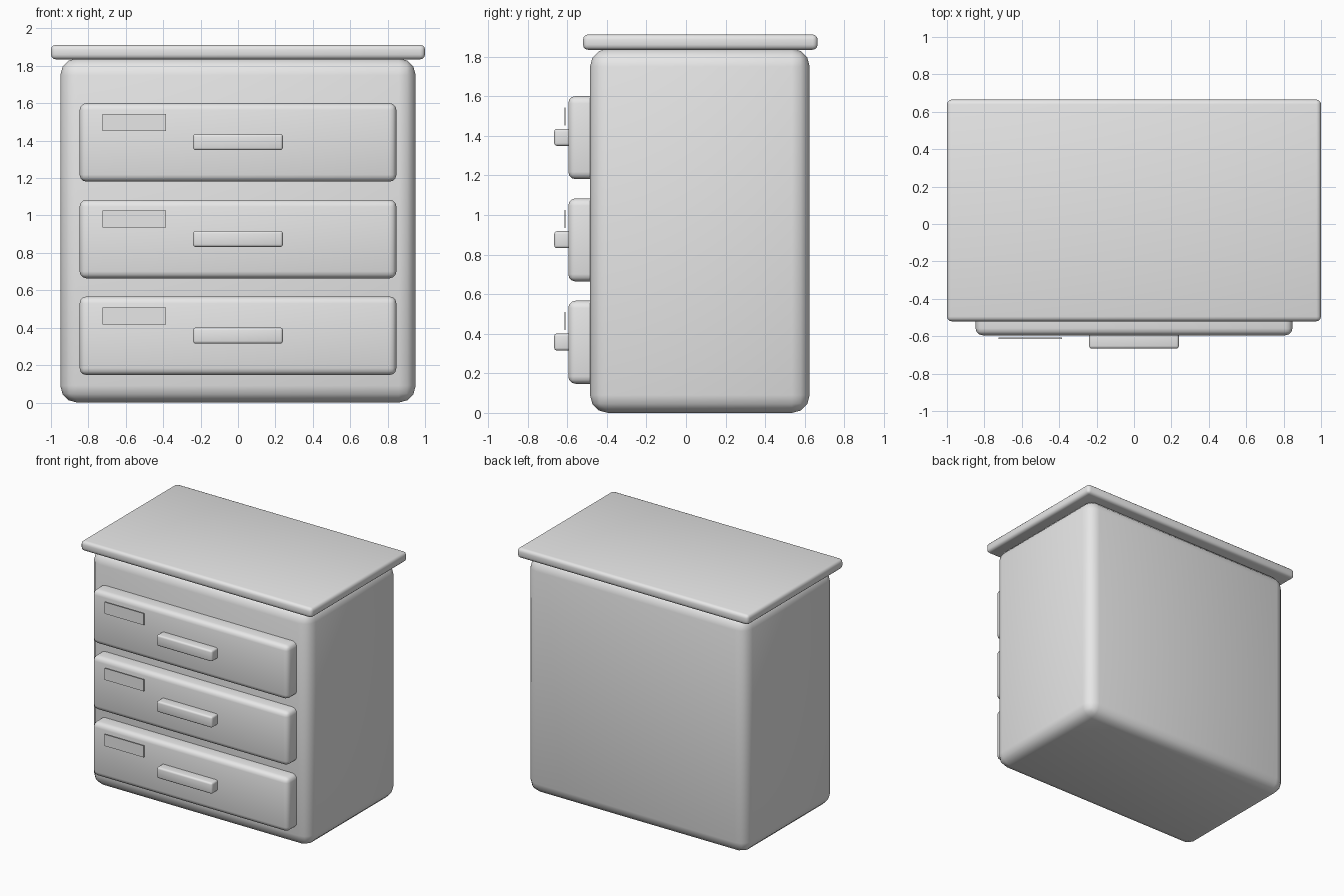
import bpy
import bmesh
import math
from mathutils import Vector

default_cube = bpy.data.objects.get("Cube")
if default_cube:
    bpy.data.objects.remove(default_cube, do_unlink=True)

grey = bpy.data.materials.new("light_grey")
grey.use_nodes = True
grey.diffuse_color = (0.8, 0.8, 0.8, 1)
grey.node_tree.nodes["Principled BSDF"].inputs["Base Color"].default_value = (0.8, 0.8, 0.8, 1)


def rounded_box(name, low, high, radius=0, segments=3):
    """Box between two corners, with rounded edges when a radius is given."""
    low, high = Vector(low), Vector(high)
    mesh = bpy.data.meshes.new(name)
    bm = bmesh.new()
    bmesh.ops.create_cube(bm, size=1)
    bmesh.ops.scale(bm, vec=high - low, verts=bm.verts)
    bm.to_mesh(mesh)
    bm.free()
    mesh.materials.append(grey)
    box = bpy.data.objects.new(name, mesh)
    box.location = (low + high) / 2
    bpy.context.collection.objects.link(box)
    if radius:
        bevel = box.modifiers.new("rounded_edges", 'BEVEL')
        bevel.width = radius
        bevel.segments = segments
        bpy.ops.object.select_all(action='DESELECT')
        box.select_set(True)
        bpy.context.view_layer.objects.active = box
        bpy.ops.object.modifier_apply(modifier=bevel.name)
        bpy.ops.object.shade_smooth_by_angle(angle=math.radians(40))
    return box


# Cabinet and overhanging top
rounded_box("cabinet_body", (-0.95, -0.485, 0), (0.95, 0.625, 1.84), 0.09)
rounded_box("top_board", (-1, -0.52, 1.835), (1, 0.665, 1.912), 0.025)

# Three drawers, each with a handle and a label plate
for level, row in enumerate(("bottom", "middle", "top")):
    z = 0.147 + 0.517 * level
    rounded_box(row + "_drawer", (-0.847, -0.595, z), (0.847, -0.4, z + 0.42), 0.037)
    rounded_box(row + "_handle", (-0.24, -0.666, z + 0.168), (0.24, -0.57, z + 0.254), 0.014)
    rounded_box(row + "_label_plate", (-0.725, -0.615, z + 0.271), (-0.385, -0.608, z + 0.362))
